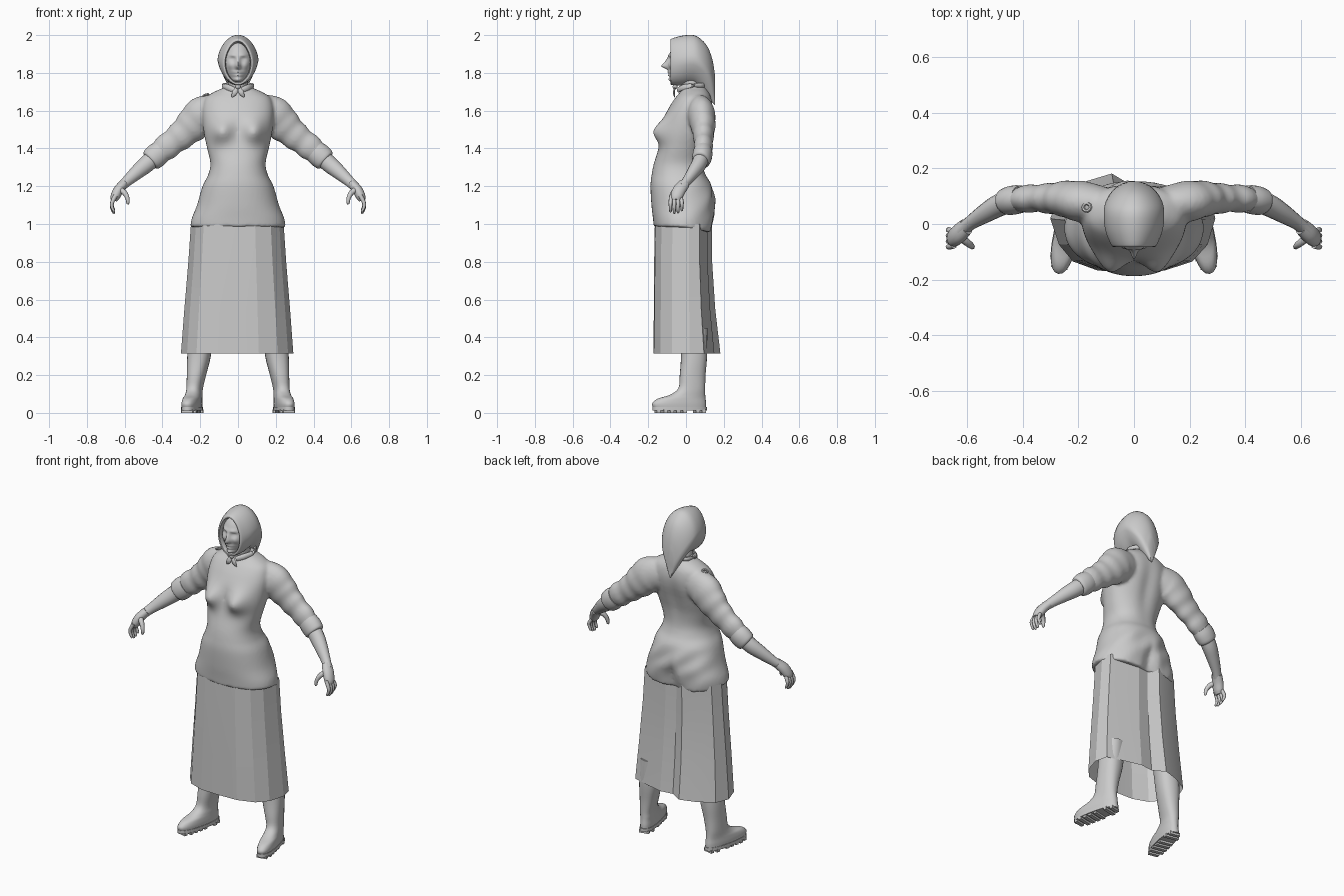
import bpy, bmesh, math
from mathutils import Vector, Matrix

if "Cube" in bpy.data.objects:
    bpy.data.objects.remove(bpy.data.objects["Cube"])

TAU = 2 * math.pi


def bump(*terms):
    return math.exp(-sum((d / w) ** 2 for d, w in terms))


def finish(name, bm, mirror=False, angle=40):
    bmesh.ops.recalc_face_normals(bm, faces=bm.faces[:])
    me = bpy.data.meshes.new(name)
    bm.to_mesh(me)
    bm.free()
    ob = bpy.data.objects.new(name, me)
    bpy.context.collection.objects.link(ob)
    bpy.ops.object.select_all(action='DESELECT')
    ob.select_set(True)
    bpy.context.view_layer.objects.active = ob
    bpy.ops.object.shade_smooth_by_angle(angle=math.radians(angle))
    if mirror:
        ob.modifiers.new("mirror", 'MIRROR').use_mirror_merge = False
    return ob


def spline(keys, n):
    """Catmull-Rom interpolation through equal-length tuples."""
    out = []
    for i in range(len(keys) - 1):
        a, b, c, d = (keys[min(max(i + k, 0), len(keys) - 1)] for k in (-1, 0, 1, 2))
        for j in range(n):
            t = j / n
            out.append(tuple(0.5 * (2 * q + (r - p) * t + (2 * p - 5 * q + 4 * r - s) * t * t
                                    + (3 * q - p - 3 * r + s) * t ** 3)
                             for p, q, r, s in zip(a, b, c, d)))
    return out + [tuple(keys[-1])]


def loft(bm, rings, caps=(True, True)):
    vs = [[bm.verts.new(p) for p in r] for r in rings]
    n = len(vs[0])
    for a, b in zip(vs, vs[1:]):
        for i in range(n):
            bm.faces.new((a[i], a[(i + 1) % n], b[(i + 1) % n], b[i]))
    for ring, cap in ((vs[0], caps[0]), (vs[-1], caps[1])):
        if cap:
            bm.faces.new(ring)


def tube(bm, keys, n=4, sides=16, flat=1.0, fold=0.0):
    """Round tube along (x, y, z, radius) keys, flattened along y."""
    pts = spline(keys, n)
    rings = []
    for i, (x, y, z, r) in enumerate(pts):
        t = (Vector(pts[min(i + 1, len(pts) - 1)][:3]) - Vector(pts[max(i - 1, 0)][:3])).normalized()
        u = Vector((0, 1, 0))
        u = (u - t * u.dot(t)).normalized()
        v = t.cross(u)
        r += fold * math.sin(i * 1.3) * i / len(pts)
        rings.append([Vector((x, y, z)) + u * (r * flat * math.cos(a)) + v * (r * math.sin(a))
                      for a in (TAU * k / sides for k in range(sides))])
    loft(bm, rings)


def ellipsoid(bm, loc, size, u=16, v=10):
    m = Matrix.Translation(loc) @ Matrix.Diagonal((*size, 1))
    return bmesh.ops.create_uvsphere(bm, u_segments=u, v_segments=v, radius=1, matrix=m)['verts']


def oval(z, yf, yb, rx, cx=0, sides=32, p=1.0):
    pw = lambda s: math.copysign(abs(s) ** p, s)
    return [Vector((cx + rx * pw(math.cos(a)), (yf + yb) / 2 + (yb - yf) / 2 * pw(math.sin(a)), z))
            for a in (TAU * k / sides for k in range(sides))]


# blouse: body sections (z, front y, back y, half width), then sleeves fused on
body = [(.985, -.17, .14, .252), (1.03, -.175, .15, .245), (1.1, -.183, .155, .217), (1.2, -.188, .137, .188),
        (1.26, -.182, .105, .158), (1.32, -.17, .09, .146), (1.4, -.145, .095, .163), (1.48, -.125, .115, .18),
        (1.56, -.115, .137, .188), (1.62, -.088, .143, .187), (1.67, -.055, .135, .17), (1.7, -.03, .12, .125),
        (1.72, -.022, .105, .08), (1.735, -.02, .095, .066)]
bm = bmesh.new()
rings = []
for z, yf, yb, rx in spline(body, 5):
    ring = oval(z, yf, yb, rx, sides=64, p=.9)
    for c in ring:
        x, y = c.x, c.y
        if y < (yf + yb) / 2:
            c.y -= .062 * bump((abs(x) - .088, .058), (z - 1.49, .058))
        else:
            low = bump((z - 1.1, .12))
            c.y += low * .008 * math.sin(38 * x + 30 * z) * math.cos(22 * z)
            c.y -= .035 * bump((x, .02 + max(0, 1.1 - z) * .25), (z - 1.0, .08)) + .012 * bump((x, .04), (z - 1.5, .15))
        c.z -= max(0, y) * .22 * bump((z - .98, .05))
    rings.append(ring)
loft(bm, rings)
for s in (1, -1):
    tube(bm, [(s * x, y, z, r) for x, y, z, r in
              ((.10, .07, 1.6, .085), (.18, .08, 1.578, .102), (.24, .09, 1.525, .092), (.30, .092, 1.47, .076),
               (.37, .092, 1.415, .068), (.45, .083, 1.347, .058))], n=5, sides=24, flat=.72, fold=.006)
blouse = finish("blouse", bm)
rm = blouse.modifiers.new("fuse", 'REMESH')
rm.mode, rm.voxel_size, rm.use_smooth_shade = 'VOXEL', .01, True
sm = blouse.modifiers.new("soften", 'SMOOTH')
sm.factor, sm.iterations = .5, 3

# rolled cuffs
bm = bmesh.new()
tube(bm, [(.405, .09, 1.386, .06), (.43, .087, 1.365, .064), (.458, .081, 1.34, .06), (.466, .079, 1.333, .05)],
     n=3, sides=20, flat=.82)
finish("cuffs", bm, True)

# forearms and hands
bm = bmesh.new()
tube(bm, [(.42, .09, 1.375, .045), (.48, .07, 1.32, .045), (.53, .042, 1.278, .039), (.59, .003, 1.225, .028),
          (.622, -.025, 1.195, .026)], flat=.9)
tube(bm, [(.605, -.01, 1.212, .024), (.632, -.035, 1.18, .027), (.65, -.05, 1.145, .025), (.658, -.052, 1.125, .018)],
     flat=1.3)
for i in range(4):
    y, drop = -.082 + i * .02, (.008, 0, .003, .014)[i]
    tube(bm, [(.648, y * .8 - .012, 1.15, .011), (.666, y, 1.115, .0105), (.668, y, 1.085 + drop, .009),
              (.657, y, 1.06 + drop, .007), (.654, y, 1.055 + drop, .003)], n=2, sides=8)
tube(bm, [(.628, -.045, 1.185, .016), (.6, -.068, 1.165, .014), (.585, -.08, 1.135, .011), (.583, -.083, 1.11, .008),
          (.584, -.083, 1.104, .003)], n=2, sides=8)
finish("forearms_and_hands", bm, True, 60)

# torn spots at the shoulders
for name, loc, rot in (("shoulder_tear_right", (.235, .125, 1.615), (-.7, .5, 0)),
                       ("shoulder_tear_left", (-.17, .06, 1.682), (-.2, -.3, 0))):
    bpy.ops.mesh.primitive_torus_add(major_radius=.014, minor_radius=.006, major_segments=10, minor_segments=6,
                                     location=loc, rotation=rot)
    bpy.context.object.name = name

# skirt: hem outline scaled upward, open at both ends
hem = [(-.02, -.172), (.11, -.168), (.21, -.135), (.265, -.075), (.293, .02), (.275, .095), (.17, .125), (.07, .15),
       (-.01, .14), (-.08, .182), (-.17, .155), (-.27, .10), (-.302, .02), (-.27, -.075), (-.22, -.135), (-.13, -.168)]
bm = bmesh.new()
loft(bm, [[(x * sx, y * (sy if y > 0 else sf), z) for x, y in hem] for z, sx, sy, sf in
          ((.315, 1, 1, 1), (.55, .94, .85, .99), (.8, .87, .76, .98), (1.0, .825, .75, .96))], (False, False))
finish("skirt", bm, angle=14)

# boots, built at the heel then turned toe-out
turn = Matrix.Translation((.225, .05, 0)) @ Matrix.Rotation(math.radians(12), 4, 'Z') @ Matrix.Translation((0, -.05, 0))
boot = [(.025, -.178, .108, .044, 0), (.05, -.184, .108, .045, 0), (.075, -.155, .105, .043, 0),
        (.095, -.09, .103, .041, 0), (.13, -.042, .102, .041, 0), (.2, -.032, .105, .049, -.008),
        (.3, -.022, .115, .061, -.02), (.45, -.02, .12, .066, -.035)]
bm = bmesh.new()
loft(bm, [oval(*k, sides=24, p=.85) for k in spline(boot, 4)])
bm.transform(turn)
finish("boots", bm, True)
bm = bmesh.new()
loft(bm, [oval(z, -.183, .112, .047, sides=24, p=.85) for z in (.012, .032)])
for i in range(8):
    y = -.155 + i * .035
    if i != 5:
        w = .06 if i in (0, 7) else .082
        bmesh.ops.create_cube(bm, size=1, matrix=Matrix.Translation((0, y, .009)) @ Matrix.Diagonal((w, .02, .018, 1)))
bm.transform(turn)
finish("boot_soles", bm, True)

# head with modelled face
bm = bmesh.new()
for v in ellipsoid(bm, (0, -.008, 1.855), (.076, .086, .115), 64, 48):
    x, y, z = v.co
    ax = abs(x)
    if y < -.01:
        v.co.y += -.034 * bump((x, .012), (z - 1.835, .016)) - .014 * bump((x, .010), (z - 1.86, .022)) \
            - .008 * bump((ax - .026, .022), (z - 1.893, .009)) + .013 * bump((ax - .028, .014), (z - 1.872, .011)) \
            - .007 * bump((ax - .028, .009), (z - 1.871, .005)) - .008 * bump((ax - .042, .016), (z - 1.84, .018)) \
            - .014 * bump((x, .025), (z - 1.803, .007)) - .016 * bump((x, .024), (z - 1.787, .006)) \
            - .034 * bump((x, .03), (z - 1.76, .018))
finish("head", bm, angle=80)
bm = bmesh.new()
tube(bm, [(0, .035, 1.68, .06), (0, .025, 1.74, .053), (0, .01, 1.8, .05)])
finish("neck", bm)

# headscarf: loops (y, half width, top, bottom, taper) from face opening to the back point
scarf = [(-.03, .064, 1.955, 1.757, 0), (-.076, .067, 1.965, 1.75, 0), (-.082, .073, 1.973, 1.743, 0),
         (-.074, .083, 1.982, 1.735, 0), (-.02, .104, 1.997, 1.733, .1), (.04, .109, 2.0, 1.738, .2),
         (.08, .102, 1.978, 1.71, .35), (.115, .082, 1.937, 1.67, .45), (.14, .054, 1.87, 1.643, .5),
         (.153, .022, 1.79, 1.63, .5)]
bm = bmesh.new()
rings = []
for y, rx, top, bot, k in spline(scarf, 3):
    cz = bot + (top - bot) * .5
    rings.append([(rx * math.cos(a) * (1 - k * max(0, -math.sin(a)) - .12 * max(0, math.sin(a))), y,
                   cz + math.sin(a) * (top - bot) / 2) for a in (TAU * i / 32 for i in range(32))])
loft(bm, rings, (False, True))
finish("headscarf", bm)

# scarf knot and ends under the chin
bm = bmesh.new()
ellipsoid(bm, (0, -.058, 1.727), (.015, .013, .014))
for s in (1, -1):
    tube(bm, [(s * .004, -.058, 1.725, .007), (s * .018, -.064, 1.695, .014), (s * .032, -.06, 1.672, .003)],
         sides=8, flat=.4)
finish("scarf_knot", bm)

# blouse collar flaps
bm = bmesh.new()
tube(bm, [(.015, -.04, 1.708, .014), (.05, -.018, 1.722, .016), (.074, .03, 1.732, .013), (.06, .085, 1.735, .012),
          (-.004, .106, 1.735, .012)], sides=10, flat=.6)
finish("collar", bm, True)
